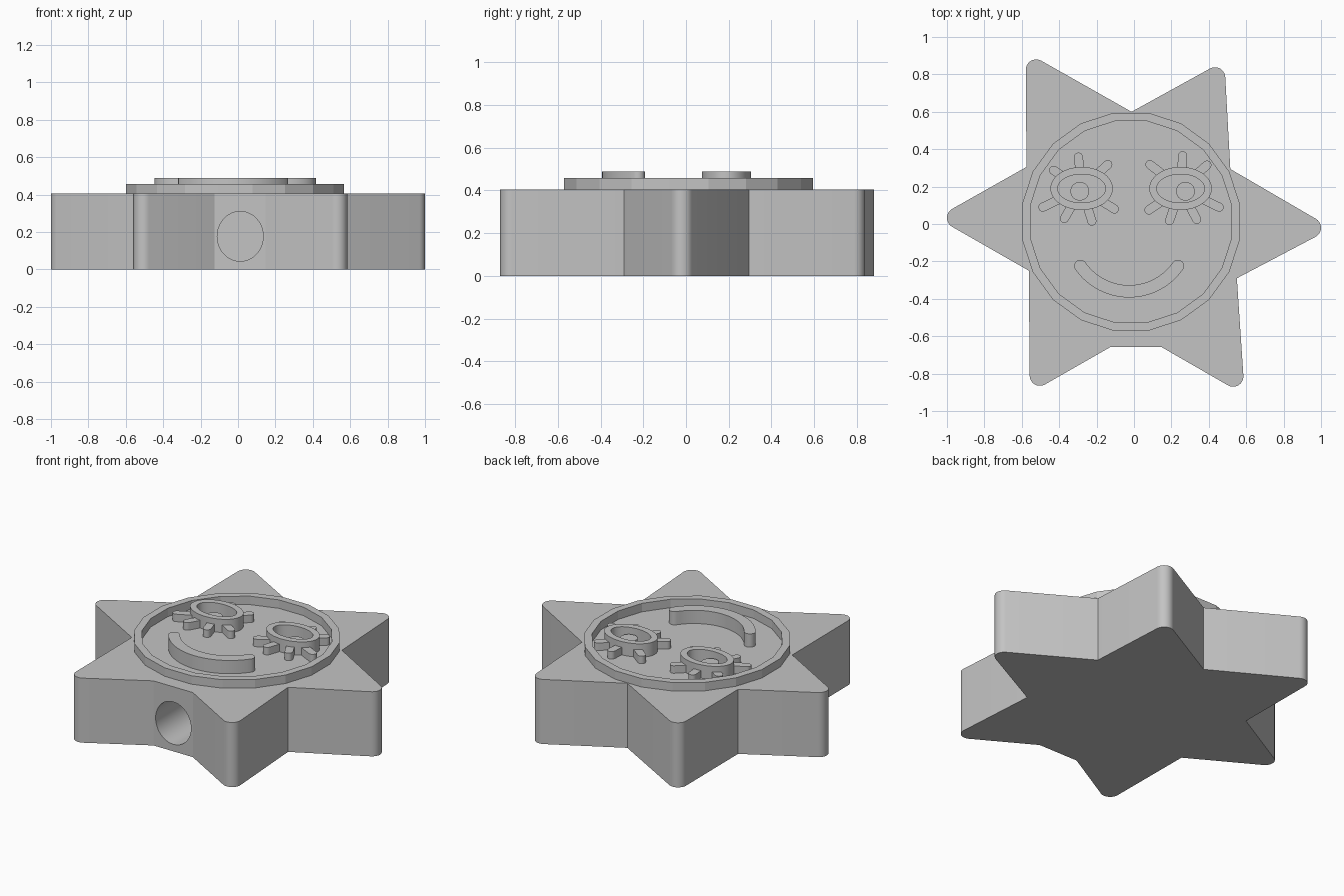
import bpy
import bmesh
import math
from mathutils import Vector

cube = bpy.data.objects.get("Cube")
if cube:
    bpy.data.objects.remove(cube, do_unlink=True)

grey = bpy.data.materials.new("plain grey")
grey.use_nodes = True
GREY = (0.55, 0.55, 0.55, 1)
grey.diffuse_color = GREY
grey.node_tree.nodes["Principled BSDF"].inputs["Base Color"].default_value = GREY

BODY_TOP = 0.405
SUNK = BODY_TOP - 0.01      # raised parts start slightly inside the body
FACE_TOP = 0.488


def smooth(obj):
    bpy.ops.object.select_all(action='DESELECT')
    bpy.context.view_layer.objects.active = obj
    obj.select_set(True)
    bpy.ops.object.shade_smooth_by_angle(angle=math.radians(25))


def prism(name, outer, z0, z1, inner=None, rounded=True):
    """Extrude an outline upwards; a matching inner outline makes it a ring."""
    bm = bmesh.new()

    def loop(points, z):
        return [bm.verts.new((p[0], p[1], z)) for p in points]

    def bridge(a, b):
        for i in range(len(a)):
            j = (i + 1) % len(a)
            bm.faces.new((a[i], a[j], b[j], b[i]))

    low, high = loop(outer, z0), loop(outer, z1)
    bridge(low, high)
    if inner:
        low_in, high_in = loop(inner, z0), loop(inner, z1)
        bridge(high, high_in)
        bridge(high_in, low_in)
        bridge(low_in, low)
    else:
        bm.faces.new(high)
        bm.faces.new(low[::-1])
    bmesh.ops.recalc_face_normals(bm, faces=bm.faces)
    mesh = bpy.data.meshes.new(name)
    bm.to_mesh(mesh)
    bm.free()
    mesh.materials.append(grey)
    obj = bpy.data.objects.new(name, mesh)
    bpy.context.collection.objects.link(obj)
    if rounded:
        smooth(obj)
    return obj


def arc(center, rx, ry, start, end, steps):
    """Points along an elliptical arc, both ends included."""
    angles = [start + (end - start) * i / steps for i in range(steps + 1)]
    return [Vector((center[0] + rx * math.cos(a), center[1] + ry * math.sin(a)))
            for a in angles]


def ellipse(center, rx, ry, steps, turn=0.0):
    return arc(center, rx, ry, turn, turn + math.tau, steps)[:-1]


def round_tip(before, center, after, radius):
    """Arc around a tip, tangent to the edges from both neighbouring notches."""
    def tangent_angle(point, side):
        d = Vector(point) - Vector(center)
        return math.atan2(d.y, d.x) + side * math.acos(radius / d.length)
    start, end = tangent_angle(before, 1), tangent_angle(after, -1)
    end = start + (end - start) % math.tau
    return arc(center, radius, radius, start, end, 10)


# Star body: notches and rounded tip centres, counter-clockwise
notches = [(0.147, -0.658), (0.55, -0.29), (0.515, 0.294), (-0.013, 0.6),
           (-0.575, 0.305), (-0.562, -0.25), (-0.126, -0.658)]
tips = [(0.53, -0.815), (0.945, -0.02), (0.433, 0.783),
        (-0.523, 0.825), (-0.945, 0.033), (-0.503, -0.81)]
outline = []
for before, tip, after in zip(notches, tips, notches[1:]):
    outline.append(Vector(before))
    outline += round_tip(before, tip, after, 0.055)
outline.append(Vector(notches[-1]))
body = prism("star_body", outline, 0, BODY_TOP, rounded=False)

# Round blind hole in the flat front
cutter = prism("hole_cutter", ellipse((0, 0), 0.123, 0.133, 48), 0, 0.8, rounded=False)
cutter.rotation_euler.x = math.pi / 2
cutter.location = (0.012, 0, 0.177)
cutter.hide_render = True
cut = body.modifiers.new("hole", 'BOOLEAN')
cut.operation = 'DIFFERENCE'
cut.solver = 'EXACT'
cut.object = cutter
bpy.context.view_layer.objects.active = body
bpy.ops.object.modifier_apply(modifier=cut.name)
bpy.data.objects.remove(cutter, do_unlink=True)
smooth(body)

# Faceted rim around the face
SIDES = 20
middle = (-0.016, 0.012)
half_step = math.pi / SIDES
prism("face_rim", ellipse(middle, 0.59, 0.59, SIDES, half_step), SUNK, 0.458,
      inner=ellipse(middle, 0.545, 0.545, SIDES, half_step), rounded=False)

# Smile: a curved band with round ends
smile_center, smile_radius, half_width = Vector((-0.026, -0.042)), 0.318, 0.033
spread = math.radians(55)
a0, a1 = -math.pi / 2 - spread, -math.pi / 2 + spread
outer_r, inner_r = smile_radius + half_width, smile_radius - half_width
right_end, left_end = arc(smile_center, smile_radius, smile_radius, a0, a1, 1)
smile = arc(smile_center, outer_r, outer_r, a0, a1, 28)
smile += arc(left_end, half_width, half_width, a1, a1 + math.pi, 10)[1:-1]
smile += arc(smile_center, inner_r, inner_r, a1, a0, 28)
smile += arc(right_end, half_width, half_width, a0 + math.pi, a0 + math.tau, 10)[1:-1]
prism("smile", smile, SUNK, FACE_TOP)


# Eyes: oval ring, pupil and lashes pointing away from the eye centre
def eye(side, center, pupil, lash_tips):
    rx, ry = 0.167, 0.115
    prism(side + "_eye_ring", ellipse(center, rx, ry, 48), SUNK, FACE_TOP,
          inner=ellipse(center, 0.128, 0.076, 48))
    prism(side + "_pupil", ellipse(pupil, 0.05, 0.05, 32), SUNK, 0.45)
    for number, tip in enumerate(lash_tips, 1):
        out = Vector(tip) - Vector(center)
        reach = 1 / math.hypot(out.x / rx, out.y / ry)
        root = Vector(center) + out * reach - out.normalized() * 0.015
        heading = math.atan2(out.y, out.x)
        quarter = math.pi / 2
        side_step = Vector((-out.y, out.x)).normalized() * 0.024
        lash = arc(tip, 0.024, 0.024, heading - quarter, heading + quarter, 10)
        prism(f"{side}_lash_{number}", lash + [root + side_step, root - side_step],
              SUNK, 0.452)


eye("right", (-0.28, 0.19), (-0.29, 0.175),
    [(-0.43, 0.287), (-0.297, 0.358), (-0.14, 0.318), (-0.487, 0.09),
     (-0.372, 0.03), (-0.225, 0.015), (-0.105, 0.08)])
eye("left", (0.249, 0.19), (0.275, 0.175),
    [(0.085, 0.318), (0.26, 0.365), (0.39, 0.315), (0.455, 0.09),
     (0.335, 0.025), (0.19, 0.018), (0.08, 0.075)])
